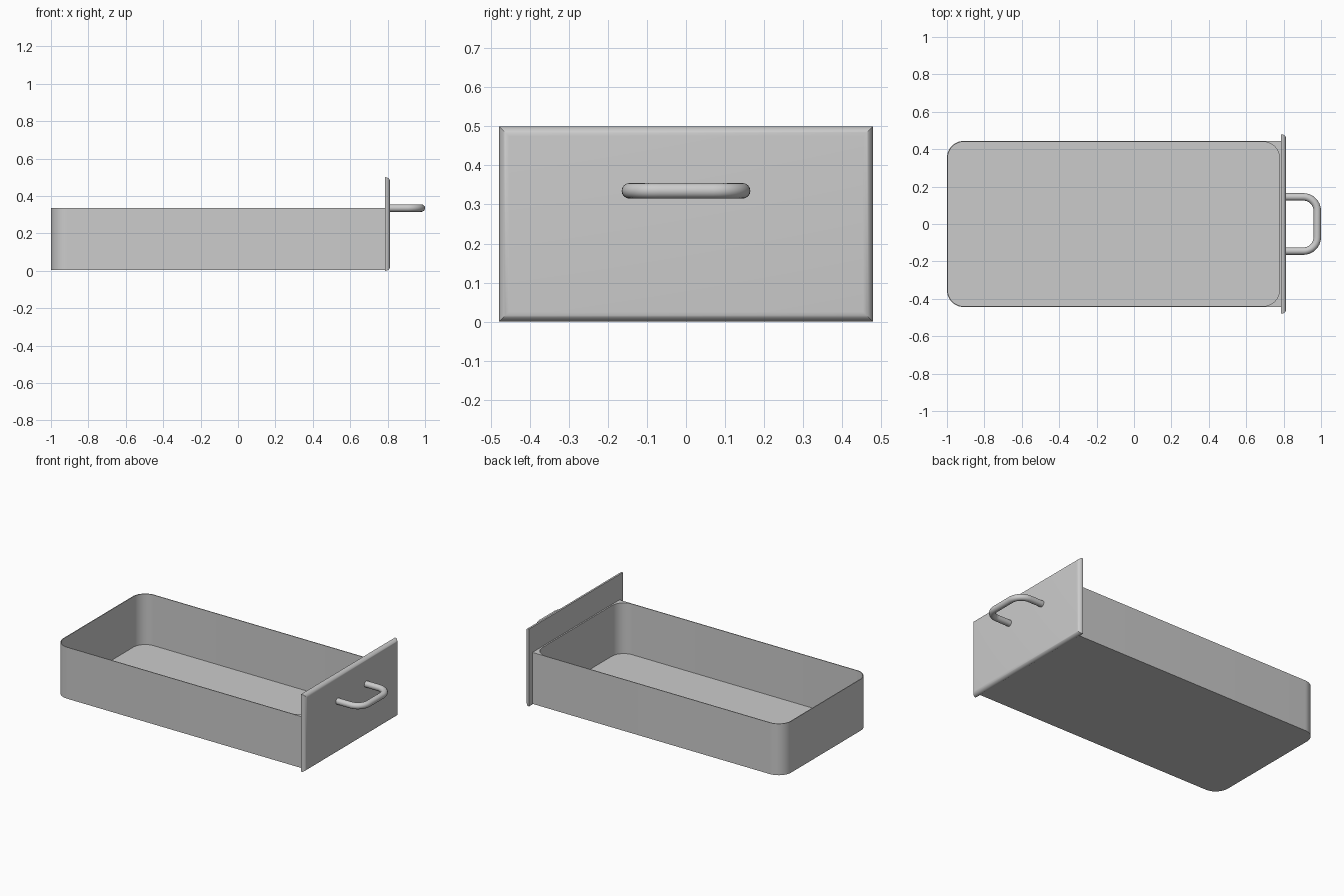
import bpy
import bmesh
from math import pi, sin, cos, radians

cube = bpy.data.objects.get("Cube")
if cube:
    bpy.data.objects.remove(cube, do_unlink=True)

# Single grey finish
grey = bpy.data.materials.new("grey")
grey.use_nodes = True
colour = (0.6, 0.6, 0.6, 1)
grey.diffuse_color = colour
grey.node_tree.nodes["Principled BSDF"].inputs["Base Color"].default_value = colour


def finish(name, data, angle=35):
    obj = bpy.data.objects.new(name, data)
    bpy.context.collection.objects.link(obj)
    data.materials.append(grey)
    bpy.ops.object.select_all(action='DESELECT')
    obj.select_set(True)
    bpy.context.view_layer.objects.active = obj
    if obj.type == 'CURVE':
        bpy.ops.object.convert(target='MESH')
    bpy.ops.object.shade_smooth_by_angle(angle=radians(angle))


def mesh_object(name, bm, angle=35):
    bmesh.ops.recalc_face_normals(bm, faces=bm.faces)
    mesh = bpy.data.meshes.new(name)
    bm.to_mesh(mesh)
    bm.free()
    finish(name, mesh, angle)


def arc(cx, cy, r, start, steps=10):
    return [(cx + r * cos(start + pi / 2 * i / steps),
             cy + r * sin(start + pi / 2 * i / steps)) for i in range(steps + 1)]


def outline(x0, x1, y, back_r, front_r):
    """Counter-clockwise plan outline; a zero radius gives a square corner."""
    points = []
    for x, sx, sy, r, start in ((x1, 1, 1, front_r, 0), (x0, -1, 1, back_r, pi / 2),
                                (x0, -1, -1, back_r, pi), (x1, 1, -1, front_r, pi * 1.5)):
        if r:
            points += arc(x - sx * r, sy * (y - r), r, start)
        else:
            points.append((x, sy * y))
    return points


def shell(bm, points, floor_z, rim_z):
    """Side walls with a closed floor; returns the open rim edges."""
    low = [bm.verts.new((x, y, floor_z)) for x, y in points]
    high = [bm.verts.new((x, y, rim_z)) for x, y in points]
    n = len(points)
    for i in range(n):
        j = (i + 1) % n
        bm.faces.new((low[i], low[j], high[j], high[i]))
    bm.faces.new(low[::-1])
    return [bm.edges.get((high[i], high[(i + 1) % n])) for i in range(n)]


# Tray: square outer corners at the panel, rounded everywhere else
bm = bmesh.new()
rim = shell(bm, outline(-1, 0.787, 0.444, 0.09, 0), 0.004, 0.336)
rim += shell(bm, outline(-0.995, 0.777, 0.439, 0.085, 0.085), 0.009, 0.336)
bmesh.ops.triangle_fill(bm, edges=rim, use_beauty=True, normal=(0, 0, 1))
mesh_object("drawer_tray", bm)

# Front panel with rounded, mitred outer edges
bm = bmesh.new()
bmesh.ops.create_cube(bm, size=1)
for v in bm.verts:
    v.co = (0.8 + v.co.x * 0.028, v.co.y * 0.958, 0.25 + v.co.z * 0.5)
edges = [e for e in bm.edges if all(v.co.x > 0.8 for v in e.verts)]
bmesh.ops.bevel(bm, geom=edges, offset=0.025, segments=8, profile=0.5, affect='EDGES')
mesh_object("front_panel", bm)

# Bent bar handle
curve = bpy.data.curves.new("handle", 'CURVE')
curve.dimensions = '3D'
curve.bevel_depth = 0.02
curve.bevel_resolution = 6
curve.use_fill_caps = True
path = [(0.81, -0.145)] + arc(0.905, -0.07, 0.075, -pi / 2)
path += arc(0.905, 0.07, 0.075, 0) + [(0.81, 0.145)]
spline = curve.splines.new('POLY')
spline.points.add(len(path) - 1)
for point, (x, y) in zip(spline.points, path):
    point.co = (x, y, 0.335, 1)
finish("pull_handle", curve, 50)
